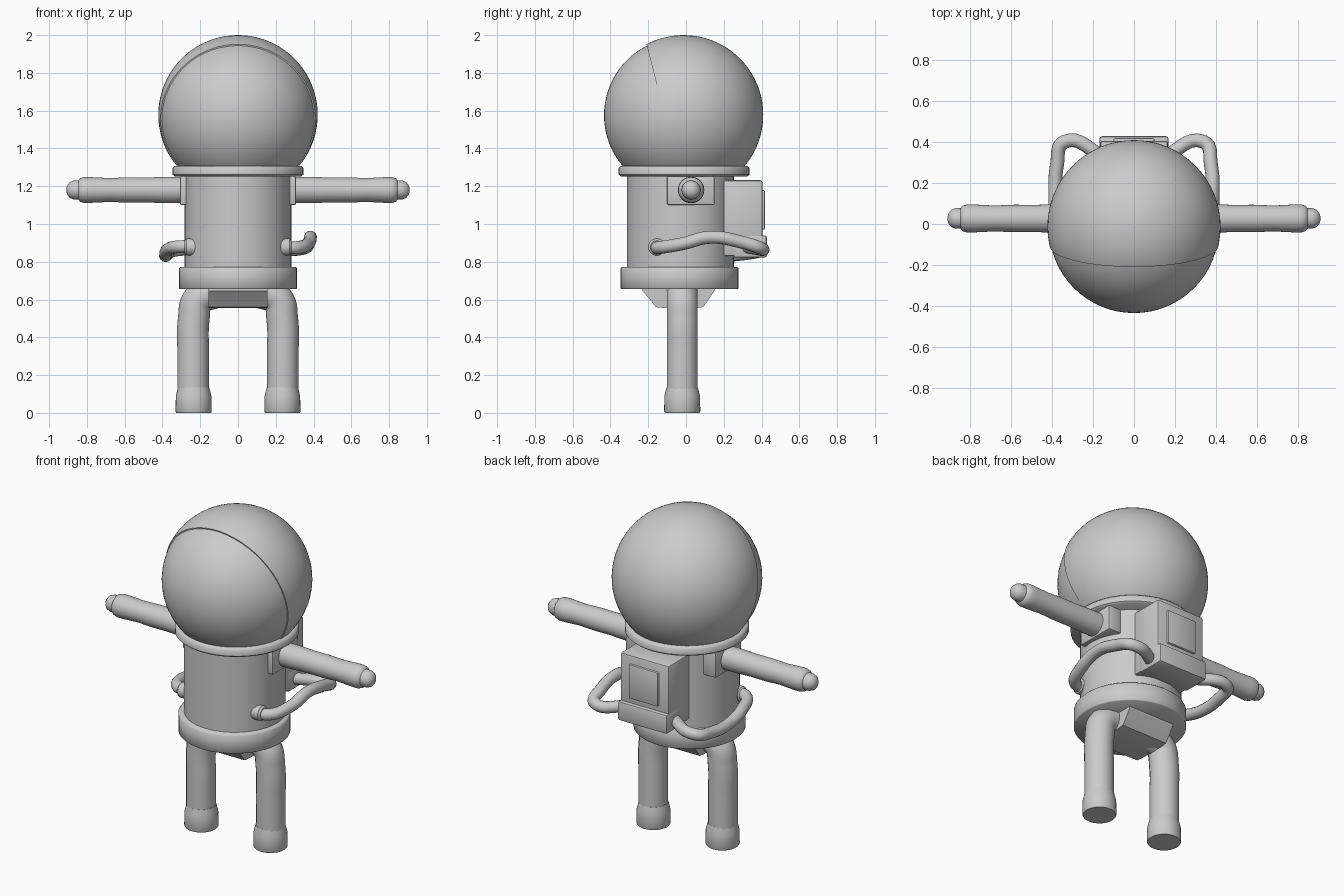
import bpy, bmesh, math
from mathutils import Matrix, Vector

if "Cube" in bpy.data.objects:
    bpy.data.objects.remove(bpy.data.objects["Cube"])

suit = bpy.data.materials.new("suit_grey")
suit.diffuse_color = (0.6, 0.6, 0.6, 1)
suit.use_nodes = True
suit.node_tree.nodes["Principled BSDF"].inputs["Base Color"].default_value = suit.diffuse_color


def finish(ob, angle=35):
    ob.data.materials.clear()
    ob.data.materials.append(suit)
    bpy.ops.object.select_all(action='DESELECT')
    ob.select_set(True)
    bpy.context.view_layer.objects.active = ob
    bpy.ops.object.shade_smooth_by_angle(angle=math.radians(angle))
    return ob


def from_bmesh(name, bm, angle=35):
    bmesh.ops.recalc_face_normals(bm, faces=bm.faces)
    me = bpy.data.meshes.new(name)
    bm.to_mesh(me)
    bm.free()
    ob = bpy.data.objects.new(name, me)
    bpy.context.collection.objects.link(ob)
    return finish(ob, angle)


def lathe(name, profile, loc, rot=None, n=32, angle=35):
    """Closed revolved solid from (radius, height) points."""
    bm = bmesh.new()
    rings = []
    for r, z in profile:
        rings.append([bm.verts.new((r * math.cos(2 * math.pi * i / n),
                                    r * math.sin(2 * math.pi * i / n), z)) for i in range(n)])
    for a, b in zip(rings, rings[1:]):
        for i in range(n):
            j = (i + 1) % n
            bm.faces.new((a[i], a[j], b[j], b[i]))
    bm.faces.new(rings[0])
    bm.faces.new(rings[-1])
    m = Matrix.Translation(loc) @ (rot or Matrix())
    bmesh.ops.transform(bm, matrix=m, verts=bm.verts)
    return from_bmesh(name, bm, angle)


def box(name, lo, hi, bevel=0.012):
    bm = bmesh.new()
    bmesh.ops.create_cube(bm, size=1)
    for v in bm.verts:
        v.co = Vector([(a + b) / 2 + c * (b - a) for a, b, c in zip(lo, hi, v.co)])
    bmesh.ops.bevel(bm, geom=bm.edges[:], offset=bevel, segments=2, affect='EDGES', profile=0.5)
    return from_bmesh(name, bm)


def tube(name, points, radius):
    """Smooth round tube through the points."""
    cu = bpy.data.curves.new(name, 'CURVE')
    cu.dimensions = '3D'
    cu.bevel_depth = radius
    cu.bevel_resolution = 5
    cu.use_fill_caps = True
    cu.resolution_u = 8
    sp = cu.splines.new('BEZIER')
    sp.bezier_points.add(len(points) - 1)
    for bp, p in zip(sp.bezier_points, points):
        bp.co = p
        bp.handle_left_type = bp.handle_right_type = 'AUTO'
    ob = bpy.data.objects.new(name, cu)
    bpy.context.collection.objects.link(ob)
    bpy.ops.object.select_all(action='DESELECT')
    ob.select_set(True)
    bpy.context.view_layer.objects.active = ob
    bpy.ops.object.convert(target='MESH')
    return finish(bpy.context.view_layer.objects.active, 50)


def dome(name, radius, centre, keep_front):
    """Sphere cut flat at the neck and along the tilted visor plane."""
    bm = bmesh.new()
    bmesh.ops.create_uvsphere(bm, u_segments=64, v_segments=40, radius=radius,
                              matrix=Matrix.Translation(centre))
    visor_n = Vector((0, 0.645, 0.165))
    for co, no in (((0, 0, 1.3), Vector((0, 0, -1))),
                   ((0, -0.21, 1.955), visor_n if keep_front else -visor_n)):
        cut = bmesh.ops.bisect_plane(bm, geom=bm.verts[:] + bm.edges[:] + bm.faces[:],
                                     plane_co=co, plane_no=no, clear_outer=True)
        bmesh.ops.holes_fill(bm, edges=[e for e in bm.edges if e.is_boundary], sides=0)
    return from_bmesh(name, bm)


# Helmet shell with the visor set slightly inside its rim
dome("helmet_shell", 0.422, (0, -0.013, 1.578), False)
dome("visor", 0.414, (0, -0.02, 1.575), True)

# Torso, neck ring and waist ring
lathe("torso", [(0.283, 0.7), (0.283, 1.28)], (0, -0.03, 0), n=48)
lathe("neck_ring", [(0.335, 1.252), (0.347, 1.262), (0.347, 1.295), (0.335, 1.307)],
      (0, -0.01, 0), n=48, angle=50)
lathe("waist_ring", [(0.308, 0.655), (0.313, 0.66), (0.313, 0.765), (0.306, 0.772)],
      (0, -0.035, 0), n=40, angle=50)

# Hip block: side profile extruded across
bm = bmesh.new()
profile = [(-0.23, 0.67), (-0.23, 0.645), (-0.19, 0.6), (-0.16, 0.56), (-0.11, 0.555),
           (0.05, 0.555), (0.09, 0.56), (0.12, 0.6), (0.15, 0.645), (0.15, 0.67)]
face = bm.faces.new([bm.verts.new((-0.157, y, z)) for y, z in profile])
ext = bmesh.ops.extrude_face_region(bm, geom=[face])
for v in ext['geom']:
    if isinstance(v, bmesh.types.BMVert):
        v.co.x = 0.157
from_bmesh("hip_block", bm, 20)

for side, s in (("right", 1), ("left", -1)):
    # Leg bending inward at the hip, and boot
    tube(side + "_leg", [(s * 0.237, -0.02, 0.05), (s * 0.237, -0.02, 0.3), (s * 0.234, -0.02, 0.5),
                         (s * 0.21, -0.02, 0.6), (s * 0.12, -0.02, 0.638)], 0.084)
    lathe(side + "_boot", [(0.092, 0), (0.096, 0.008), (0.094, 0.09), (0.083, 0.135)],
          (s * 0.235, -0.02, 0), angle=50)
    # Arm with cuff and rounded hand
    lathe(side + "_arm", [(0.07, 0.25), (0.07, 0.38), (0.066, 0.48), (0.067, 0.58), (0.063, 0.68),
                          (0.068, 0.78), (0.068, 0.815), (0.062, 0.836), (0.05, 0.845),
                          (0.05, 0.87), (0.042, 0.89), (0.027, 0.903), (0.008, 0.909)],
          (0, 0.027, 1.18), Matrix.Rotation(s * math.pi / 2, 4, 'Y'), angle=50)
    # Shoulder plate
    x0, x1 = sorted((s * 0.22, s * 0.307))
    box(side + "_shoulder_plate", (x0, -0.1, 1.1), (x1, 0.15, 1.253), 0.008)
    # Hose socket on the torso
    lathe(side + "_hose_socket", [(0.045, 0.2), (0.045, 0.272), (0.034, 0.283)],
          (0, -0.155, 0.878), Matrix.Rotation(s * math.pi / 2, 4, 'Y'), n=20)

# Hoses from torso sides to the pack: one arches up, the other sags
for name, s, zs in (("right_hose", 1, (0.875, 0.875, 0.895, 0.93, 0.905, 0.87, 0.88)),
                    ("left_hose", -1, (0.88, 0.88, 0.865, 0.835, 0.84, 0.86, 0.87))):
    path = [(0.22, -0.155), (0.31, -0.14), (0.37, -0.02), (0.383, 0.13),
            (0.375, 0.29), (0.34, 0.4), (0.13, 0.315)]
    tube(name, [(s * x, y, z) for (x, y), z in zip(path, zs)], 0.034)

# Backpack with raised panel and lower lip
box("backpack", (-0.165, 0.195, 0.83), (0.165, 0.405, 1.232))
box("backpack_panel", (-0.1, 0.38, 0.97), (0.1, 0.418, 1.18), 0.008)
box("backpack_lip", (-0.168, 0.25, 0.822), (0.168, 0.428, 0.94))
